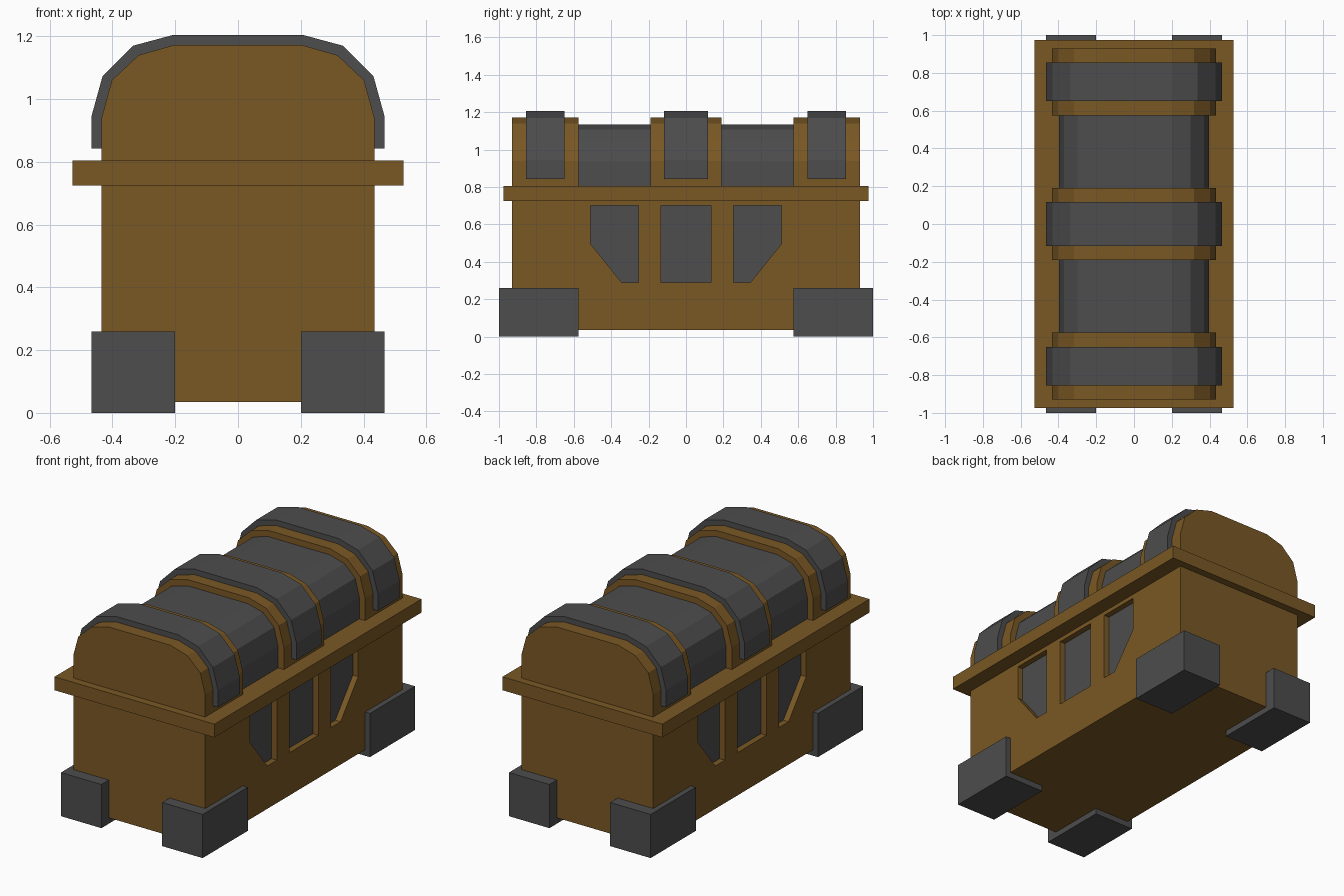
import bpy, bmesh
from mathutils import Vector

if "Cube" in bpy.data.objects:
    bpy.data.objects.remove(bpy.data.objects["Cube"])


def material(name, rgb):
    m = bpy.data.materials.new(name)
    m.diffuse_color = (*rgb, 1)
    m.use_nodes = True
    m.node_tree.nodes["Principled BSDF"].inputs["Base Color"].default_value = m.diffuse_color
    return m


WOOD = material("wood", (0.195, 0.098, 0.018))
IRON = material("iron", (0.074, 0.074, 0.074))


def prisms(name, items, mat):
    """One object from (outline points, extrusion vector) pairs."""
    bm = bmesh.new()
    for points, push in items:
        face = bm.faces.new([bm.verts.new(p) for p in points])
        out = bmesh.ops.extrude_face_region(bm, geom=[face], use_keep_orig=True)
        verts = [g for g in out["geom"] if isinstance(g, bmesh.types.BMVert)]
        bmesh.ops.translate(bm, verts=verts, vec=Vector(push))
    bmesh.ops.recalc_face_normals(bm, faces=bm.faces)
    mesh = bpy.data.meshes.new(name)
    bm.to_mesh(mesh)
    bm.free()
    obj = bpy.data.objects.new(name, mesh)
    bpy.context.collection.objects.link(obj)
    mesh.materials.append(mat)
    return obj


def box(name, x0, x1, y0, y1, z0, z1, mat):
    base = [(x0, y0, z0), (x1, y0, z0), (x1, y1, z0), (x0, y1, z0)]
    return prisms(name, [(base, (0, 0, z1 - z0))], mat)


def arch(half):
    """Full left-to-right outline from its right half."""
    return half + [(-x, z) for x, z in reversed(half)]


def along_y(name, outline, y0, y1, mat):
    return prisms(name, [([(x, y0, z) for x, z in outline], (0, y1 - y0, 0))], mat)


# Chest body with recessed windows on both long sides
body = box("chest_body", -0.435, 0.435, -0.93, 0.93, 0.035, 0.73, WOOD)
corner = [(0.255, 0.70), (0.51, 0.70), (0.51, 0.495), (0.345, 0.29), (0.255, 0.29)]
middle = [(-0.135, 0.29), (0.135, 0.29), (0.135, 0.70), (-0.135, 0.70)]
windows = [corner, middle, [(-y, z) for y, z in corner]]


def window_prisms(x0, x1):
    return [([(s * x0, y, z) for y, z in w], (s * (x1 - x0), 0, 0))
            for s in (1, -1) for w in windows]


cutter = prisms("window_cutter", window_prisms(0.39, 0.5), IRON)
cutter.hide_render = True
mod = body.modifiers.new("windows", "BOOLEAN")
mod.operation = "DIFFERENCE"
mod.solver = "EXACT"
mod.object = cutter
bpy.context.view_layer.objects.active = body
bpy.ops.object.modifier_apply(modifier=mod.name)
bpy.data.objects.remove(cutter)
body.data.materials.clear()
body.data.materials.append(WOOD)
for p in body.data.polygons:
    p.material_index = 0
prisms("window_panels", window_prisms(0.385, 0.40), IRON)

# Rim between body and lid
box("rim", -0.527, 0.527, -0.975, 0.975, 0.725, 0.805, WOOD)

# Corner feet
for sx, side in ((1, "right"), (-1, "left")):
    for sy, end in ((1, "back"), (-1, "front")):
        xs = sorted((sx * 0.2, sx * 0.467))
        ys = sorted((sy * 0.575, sy * 1.0))
        box(f"foot_{end}_{side}", *xs, *ys, 0, 0.26, IRON)

# Lid: wooden ribs with sunken iron panels between them
rib = [(0.435, 0.79), (0.435, 0.94), (0.402, 1.06), (0.317, 1.14), (0.205, 1.172)]
panel = [(0.397, 0.79), (0.397, 0.935), (0.37, 1.04), (0.30, 1.108), (0.2, 1.135)]
for name, y0, y1 in (("front", -0.93, -0.575), ("middle", -0.19, 0.19), ("back", 0.575, 0.93)):
    along_y(f"lid_rib_{name}", arch(rib), y0, y1, WOOD)
for name, y0, y1 in (("front", -0.58, -0.185), ("back", 0.185, 0.58)):
    along_y(f"lid_panel_{name}", arch(panel), y0, y1, IRON)

# Iron straps over the ribs
outer = [(0.467, 0.843), (0.467, 0.945), (0.432, 1.072), (0.335, 1.17), (0.205, 1.205)]
inner = [(0.425, 0.843), (0.425, 0.935), (0.393, 1.052), (0.312, 1.13), (0.2, 1.162)]
strap = arch(outer) + arch(inner)[::-1]
for name, y0, y1 in (("front", -0.855, -0.65), ("middle", -0.117, 0.117), ("back", 0.65, 0.855)):
    along_y(f"strap_{name}", strap, y0, y1, IRON)
